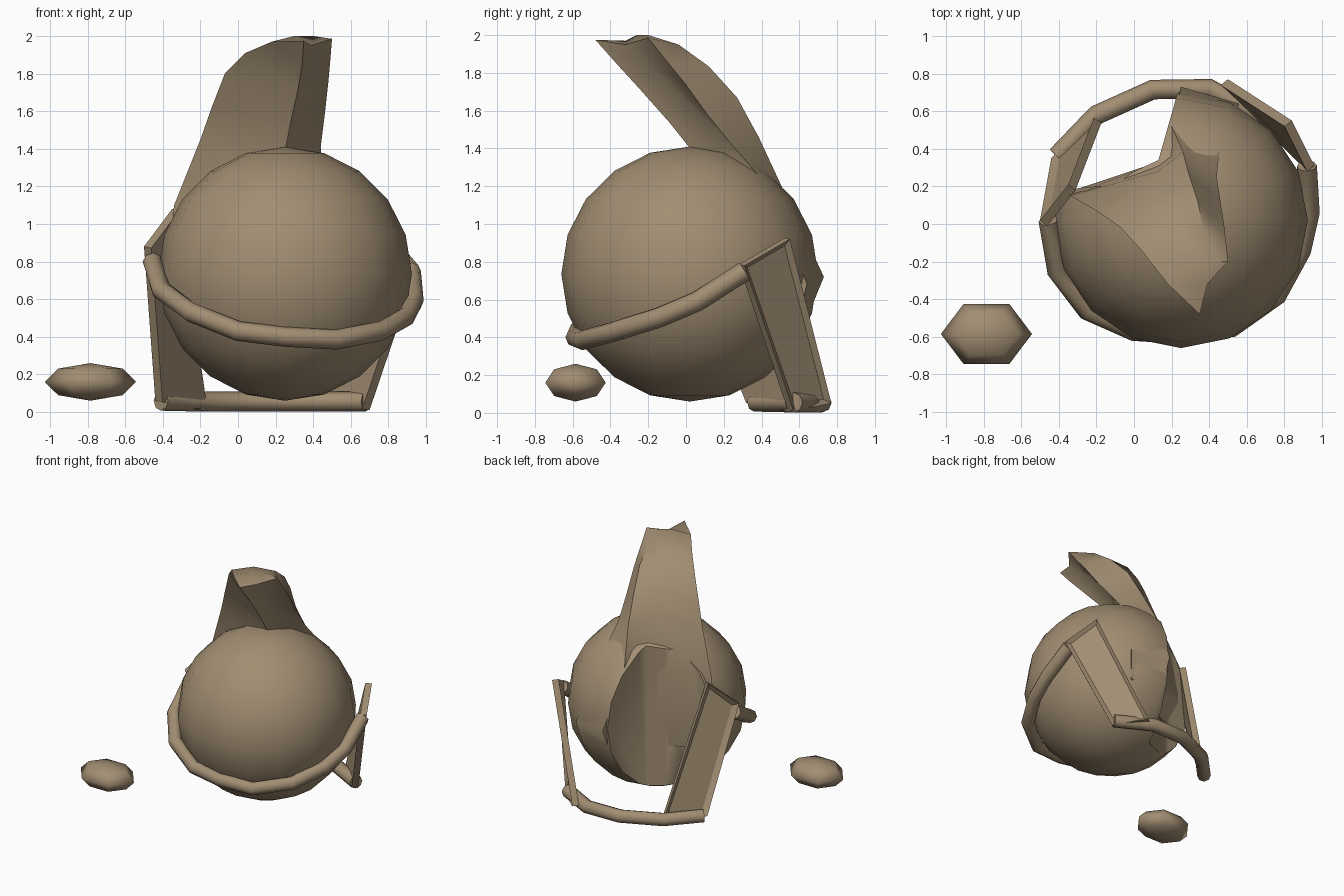
import bpy, bmesh, math
from mathutils import Vector, Matrix

if "Cube" in bpy.data.objects:
    bpy.data.objects.remove(bpy.data.objects["Cube"])

tan = bpy.data.materials.new("warm_tan")
tan.diffuse_color = (0.36, 0.27, 0.17, 1)
tan.use_nodes = True
tan.node_tree.nodes["Principled BSDF"].inputs["Base Color"].default_value = tan.diffuse_color


def add_object(name, bm, angle=50):
    bmesh.ops.recalc_face_normals(bm, faces=bm.faces[:])
    me = bpy.data.meshes.new(name)
    bm.to_mesh(me)
    bm.free()
    me.materials.append(tan)
    ob = bpy.data.objects.new(name, me)
    bpy.context.collection.objects.link(ob)
    smooth(ob, angle)
    return ob


def smooth(ob, angle):
    bpy.ops.object.select_all(action='DESELECT')
    ob.select_set(True)
    bpy.context.view_layer.objects.active = ob
    bpy.ops.object.shade_smooth_by_angle(angle=math.radians(angle))


def ball(name, centre, scale, segs, rings):
    bm = bmesh.new()
    bmesh.ops.create_uvsphere(bm, u_segments=segs, v_segments=rings, radius=1)
    # put a vertex on the y axis
    turn = Matrix.Rotation(math.radians(90), 4, 'Z')
    bm.transform(Matrix.Translation(centre) @ Matrix.Diagonal((*scale, 1)) @ turn)
    return add_object(name, bm, 80)


def loft(name, sections, angle=50):
    """Skin a list of equal-length point rings and cap both ends."""
    bm = bmesh.new()
    rings = [[bm.verts.new(p) for p in s] for s in sections]
    n = len(rings[0])
    for a, b in zip(rings, rings[1:]):
        for i in range(n):
            j = (i + 1) % n
            bm.faces.new((a[i], a[j], b[j], b[i]))
    bm.faces.new(rings[0])
    bm.faces.new(rings[-1][::-1])
    return add_object(name, bm, angle)


def tube(name, path, r, sides=8):
    pts = [Vector(p) for p in path]
    sections = []
    for i, p in enumerate(pts):
        t = (pts[min(i + 1, len(pts) - 1)] - pts[max(i - 1, 0)]).normalized()
        u = t.cross(Vector((0, 0, 1))).normalized()
        v = u.cross(t)
        sections.append([p + r * (math.cos(a) * u + math.sin(a) * v)
                         for a in (2 * math.pi * k / sides for k in range(sides))])
    return loft(name, sections)


def panel(name, corners, thick, border, centre):
    """Slab with a recessed field on its outer side."""
    q = [Vector(c) for c in corners]
    n = (q[2] - q[0]).cross(q[3] - q[1]).normalized()
    if n.dot(sum(q, Vector()) / 4 - Vector(centre)) < 0:
        n = -n
    bm = bmesh.new()
    outer = [bm.verts.new(p) for p in q]
    inner = [bm.verts.new(p - n * thick) for p in q]
    top = bm.faces.new(outer)
    bm.faces.new(inner[::-1])
    for i in range(4):
        j = (i + 1) % 4
        bm.faces.new((outer[j], outer[i], inner[i], inner[j]))
    bmesh.ops.recalc_face_normals(bm, faces=bm.faces[:])
    bmesh.ops.inset_individual(bm, faces=[top], thickness=border)
    bmesh.ops.translate(bm, verts=top.verts[:], vec=-n * thick * 0.5)
    return add_object(name, bm, 30)


# Round body with a wedge missing at the back left
C = (0.25, 0.02, 0.735)
body = ball("body", C, (0.675, 0.68, 0.675), 16, 10)
wedge = [(.13, .34), (0, .28), (-.1, .21), (-.35, .185), (-.9, .12), (-.9, 1.5), (.46, 1.5)]
cutter = loft("wedge_cutter", [[(x, y, z) for x, y in wedge] for z in (-0.5, 2.5)])
cutter.hide_render = True
mod = body.modifiers.new("cut", 'BOOLEAN')
mod.operation, mod.solver, mod.object = 'DIFFERENCE', 'EXACT', cutter
bpy.context.view_layer.objects.active = body
bpy.ops.object.modifier_apply(modifier=mod.name)
bpy.data.objects.remove(cutter)
smooth(body, 50)

# Swept crest: each ring runs front, groove, right, back, fold, left
loft("crest", [
    [(.35, -.48, 1.975), (.39, -.32, 1.95), (.50, -.20, 1.985),
     (.40, -.20, 2.0), (.30, -.26, 2.0), (.18, -.32, 1.97)],
    [(.34, -.36, 1.84), (.37, -.20, 1.84), (.49, -.10, 1.86),
     (.37, -.04, 1.95), (.20, -.08, 1.955), (.04, -.14, 1.91)],
    [(.32, -.25, 1.72), (.35, -.08, 1.74), (.48, -.01, 1.75),
     (.34, .12, 1.835), (.14, .09, 1.85), (-.07, -.02, 1.80)],
    [(.28, -.09, 1.54), (.34, .09, 1.57), (.46, .12, 1.57),
     (.29, .27, 1.67), (.13, .20, 1.70), (-.14, .03, 1.62)],
    [(.25, .03, 1.39), (.33, .16, 1.40), (.44, .25, 1.41),
     (.26, .385, 1.46), (.13, .28, 1.56), (-.20, .07, 1.45)],
    [(.20, .05, 1.20), (.33, .20, 1.18), (.46, .46, 1.17),
     (.20, .52, 1.17), (.13, .33, 1.15), (-.34, .15, 1.10)],
    [(.25, .10, .70), (.35, .20, .70), (.56, .64, .68),
     (.25, .73, .72), (.13, .33, .70), (-.38, .16, .75)],
    [(.25, .10, .50), (.35, .20, .50), (.52, .59, .48),
     (.24, .64, .50), (.14, .33, .50), (-.28, .16, .50)],
])

# Rail wrapping the front
tube("front_rail", [(-.455, .02, .80), (-.41, -.25, .65), (-.25, -.46, .53), (0, -.57, .43),
                    (.25, -.585, .40), (.52, -.55, .385), (.76, -.38, .43), (.89, -.14, .505),
                    (.935, .06, .59), (.92, .31, .75)], 0.053)

# Bar joining the panels low at the back
tube("rear_bar", [(-.41, .36, .06), (-.2, .58, .055), (.1, .715, .055),
                  (.4, .72, .055), (.68, .57, .055)], 0.053)

# Side panels
panel("left_panel", [(-.35, .21, 1.08), (-.50, .02, .88), (-.44, .35, .06), (-.2, .6, .01)],
      0.05, 0.05, C)
panel("right_panel", [(.96, .31, .78), (.84, .55, .92), (.5, .77, .05), (.70, .57, .01)],
      0.05, 0.04, C)

# Small loose pebble
ball("pebble", (-.785, -.585, .16), (.2425, .185, .10), 6, 4)
